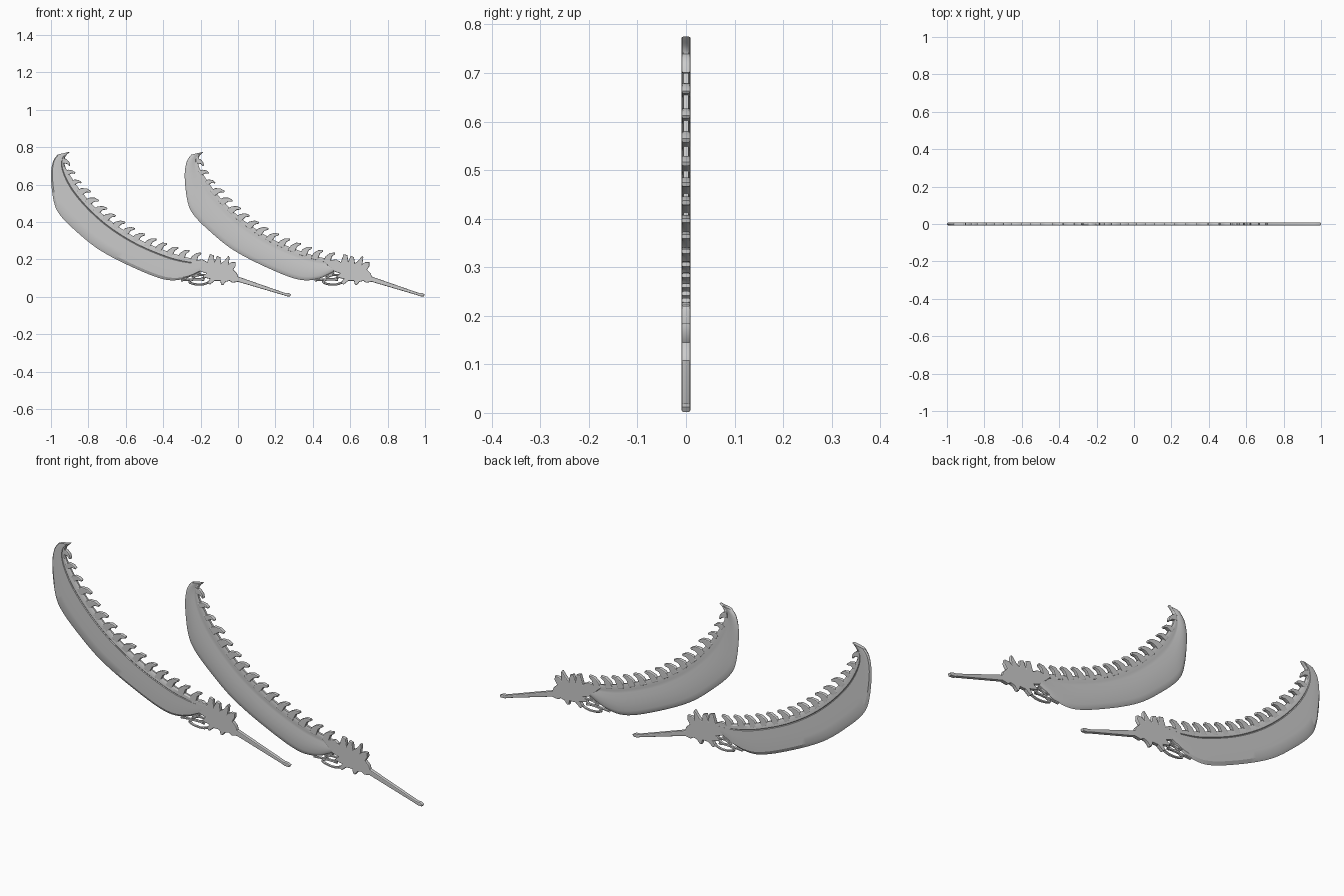
import bpy, bmesh, math
from mathutils import Vector

if "Cube" in bpy.data.objects:
    bpy.data.objects.remove(bpy.data.objects["Cube"])

OFFSET = 0.715      # distance between the two feathers
HALF = 0.0093       # half thickness

# matching points on the toothed upper edge and the smooth lower edge (x, z)
UPPER = [(-.90, .775), (-.925, .745), (-.925, .70), (-.895, .645), (-.845, .572), (-.765, .48),
         (-.66, .39), (-.525, .305), (-.365, .238), (-.25, .205), (-.17, .19)]
LOWER = [(-.965, .76), (-.99, .72), (-1, .64), (-.985, .51), (-.95, .435), (-.86, .345),
         (-.74, .25), (-.575, .163), (-.40, .094), (-.29, .095), (-.2, .135)]

# cross-sections: position from lower to upper edge, half thickness
FLAT = [(0, 0), (.1, .008), (.3, HALF), (.56, HALF), (.78, HALF), (.8, .0065), (.82, HALF), (.94, .0085), (1, .004)]
DOMED = [(0, 0), (.05, .005), (.15, .0078), (.35, HALF), (.55, .0085), (.72, .006), (.8, .005), (.9, .008), (1, .005)]

# hub with jagged edges, running out into the quill
HUB = [(-.26, .19), (-.19, .20), (-.165, .185), (-.15, .228), (-.13, .222), (-.125, .19), (-.112, .218),
       (-.095, .212), (-.09, .18), (-.075, .19), (-.05, .22), (-.045, .21), (-.05, .175), (-.035, .185),
       (-.013, .185), (-.012, .165), (-.025, .145), (-.005, .125), (0, .108), (.25, .021), (.27, .02),
       (.284, .012), (.278, .002), (.255, .003), (.245, .008), (0, .08), (-.03, .075), (-.045, .085),
       (-.065, .08), (-.08, .062), (-.09, .065), (-.095, .085), (-.125, .085), (-.15, .065),
       (-.165, .075), (-.15, .095), (-.19, .105), (-.17, .125), (-.20, .135)]

# thin looping barbs of down under the hub
BARBS = [[(-.15, .12), (-.20, .095), (-.255, .092), (-.305, .088)],
         [(-.15, .08), (-.19, .066), (-.235, .068), (-.26, .08), (-.23, .095), (-.18, .09)],
         [(-.17, .115), (-.215, .115), (-.245, .10)],
         [(-.20, .13), (-.235, .115), (-.275, .115), (-.28, .128), (-.24, .133)]]


def smooth(points, steps=6):
    """Catmull-Rom curve through the points."""
    p = [Vector(q) for q in points]
    p = [2 * p[0] - p[1]] + p + [2 * p[-1] - p[-2]]
    out = []
    for i in range(1, len(p) - 2):
        a, b, c, d = p[i - 1:i + 3]
        for s in range(steps):
            t = s / steps
            out.append(.5 * (2 * b + (c - a) * t + (2 * a - 5 * b + 4 * c - d) * t * t
                             + (3 * b - a - 3 * c + d) * t ** 3))
    return out + [p[-2]]


def finish(obj, angle=35):
    bpy.ops.object.select_all(action='DESELECT')
    obj.select_set(True)
    bpy.context.view_layer.objects.active = obj
    if obj.type == 'CURVE':
        bpy.ops.object.convert(target='MESH')
    bpy.ops.object.shade_smooth_by_angle(angle=math.radians(angle))


def curve_object(name, outlines, dx, plate):
    """Bevelled flat plates from closed outlines, or thin round strands."""
    cu = bpy.data.curves.new(name, 'CURVE')
    cu.dimensions = '2D' if plate else '3D'
    if plate:
        cu.fill_mode = 'BOTH'
        cu.extrude, cu.bevel_depth, cu.offset = .0051, .004, -.004
    else:
        cu.bevel_depth = .006
    cu.bevel_resolution = 1
    for pts in outlines:
        sp = cu.splines.new('POLY')
        sp.points.add(len(pts) - 1)
        for q, p in zip(sp.points, pts):
            q.co = (p[0], p[1], 0, 1)
        sp.use_cyclic_u = plate
    ob = bpy.data.objects.new(name, cu)
    ob.rotation_euler.x = math.pi / 2
    ob.location.x = dx
    bpy.context.collection.objects.link(ob)
    finish(ob)


def blade(name, profile, dx, angle):
    """Loft the cross-section along the feather."""
    bm = bmesh.new()
    rings = []
    for u, l in zip(smooth(UPPER), smooth(LOWER)):
        front = [(l.lerp(u, t), -y) for t, y in profile]
        back = [(l.lerp(u, t), y) for t, y in reversed(profile[1:])]
        rings.append([bm.verts.new((p.x, y, p.y)) for p, y in front + back])
    n = len(rings[0])
    for a, b in zip(rings, rings[1:]):
        for i in range(n):
            bm.faces.new((a[i], a[(i + 1) % n], b[(i + 1) % n], b[i]))
    bm.faces.new(rings[0])
    bm.faces.new(rings[-1])
    bmesh.ops.recalc_face_normals(bm, faces=bm.faces)
    me = bpy.data.meshes.new(name)
    bm.to_mesh(me)
    bm.free()
    ob = bpy.data.objects.new(name, me)
    ob.location.x = dx
    bpy.context.collection.objects.link(ob)
    finish(ob, angle)


def teeth(count=15):
    """Slanted teeth spaced evenly along the upper edge."""
    edge = smooth(UPPER[1:], 20)
    total = sum((b - a).length for a, b in zip(edge, edge[1:]))
    shape = [(-.026, -.02), (-.018, .012), (.002, .034), (.026, .042), (.03, .034), (.016, .018), (.012, -.02)]
    outlines, run, k = [], 0, 0
    for a, b in zip(edge, edge[1:]):
        run += (b - a).length
        if k < count and run >= total * (k + .35) / (count + .3):
            t = (b - a).normalized()
            n = Vector((-t.y, t.x))
            size = .75 if k < 3 else 1
            outlines.append([a + (t * s + n * h) * size for s, h in shape])
            k += 1
    return outlines


for side, dx, profile, angle in (("left", 0, FLAT, 25), ("right", OFFSET, DOMED, 60)):
    blade(side + "_feather_blade", profile, dx, angle)
    curve_object(side + "_feather_hub_and_quill", [HUB], dx, True)
    for i, tooth in enumerate(teeth()):
        curve_object(f"{side}_feather_tooth_{i + 1}", [tooth], dx, True)
    curve_object(side + "_feather_down", [smooth(b) for b in BARBS], dx, False)
